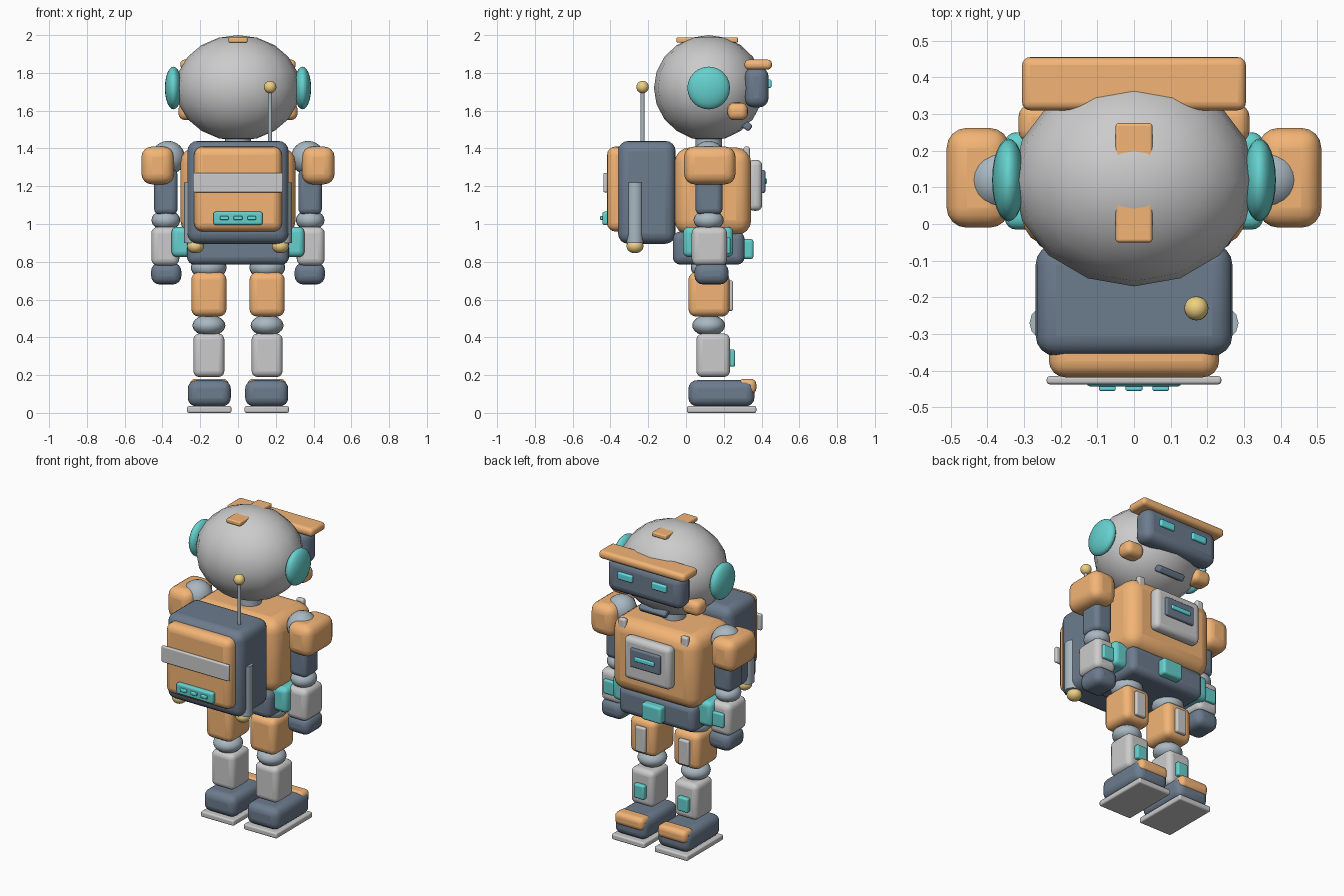
import bpy, math

COLORS = {
    "orange": (0.90, 0.46, 0.18), "navy": (0.15, 0.20, 0.27), "teal": (0.13, 0.64, 0.62),
    "white": (0.83, 0.85, 0.85), "slate": (0.40, 0.48, 0.54), "gold": (0.86, 0.63, 0.22),
    "glow": (0.12, 0.75, 0.80),
}
MATS = {}
for key, c in COLORS.items():
    MATS[key] = bpy.data.materials.new(key)
    MATS[key].diffuse_color = (*c, 1)


def finish(name, color):
    ob = bpy.context.object
    ob.name = name
    ob.data.materials.append(MATS[color])
    return ob


def box(name, color, x, y, z, bevel=0.01, rot_x=0.0):
    """Rounded box from (min, max) pairs on each axis."""
    lo, hi = zip(x, y, z)
    bpy.ops.mesh.primitive_cube_add(size=1, location=[(a + b) / 2 for a, b in zip(lo, hi)])
    bpy.context.object.scale = [b - a for a, b in zip(lo, hi)]
    bpy.ops.object.transform_apply(location=False, rotation=False, scale=True)
    ob = finish(name, color)
    m = ob.modifiers.new("bevel", "BEVEL")
    m.width, m.segments = bevel, 4
    bpy.ops.object.shade_smooth_by_angle(angle=math.radians(40))
    ob.rotation_euler.x = rot_x
    return ob


def ball(name, color, loc, radii, seg=20, rings=12):
    bpy.ops.mesh.primitive_uv_sphere_add(segments=seg, ring_count=rings, radius=1, location=loc)
    bpy.context.object.scale = radii
    bpy.ops.object.transform_apply(location=False, rotation=False, scale=True)
    bpy.ops.object.shade_smooth()
    return finish(name, color)


def rod(name, color, x, y, z, r, seg=16):
    bpy.ops.mesh.primitive_cylinder_add(vertices=seg, radius=r, depth=z[1] - z[0],
                                        location=(x, y, sum(z) / 2))
    bpy.ops.object.shade_smooth_by_angle(angle=math.radians(50))
    return finish(name, color)


def mid(w, c=0.0):
    return (c - w, c + w)


# head
ball("head", "white", (0, 0.12, 1.72), (0.33, 0.29, 0.28), 16, 10)
box("head_crest", "orange", mid(0.05), (-0.05, 0.275), (1.96, 1.988), 0.008)
box("visor", "navy", mid(0.265), (0.31, 0.437), (1.617, 1.83), 0.05)
box("visor_brim", "orange", mid(0.305), (0.31, 0.455), (1.818, 1.87), 0.022)
box("mouth", "navy", mid(0.095), (0.295, 0.348), (1.50, 1.54), 0.012, math.radians(-35))
rod("neck", "slate", 0, 0.12, (1.37, 1.47), 0.07)

# torso and belt
box("torso", "orange", mid(0.305), (-0.06, 0.345), (0.94, 1.405), 0.08)
box("chest_panel", "white", mid(0.165), (0.33, 0.403), (1.07, 1.34), 0.03)
box("chest_screen", "navy", mid(0.105), (0.395, 0.42), (1.165, 1.285), 0.01)
box("screen_bar", "glow", mid(0.07), (0.41, 0.43), (1.213, 1.24), 0.006)
box("belt", "navy", mid(0.27), (-0.07, 0.31), (0.785, 0.96), 0.04)
box("belt_buckle", "teal", mid(0.07), (0.29, 0.357), (0.815, 0.92), 0.015)

# backpack
box("backpack", "navy", mid(0.268), (-0.36, -0.055), (0.895, 1.44), 0.055)
box("backpack_pocket", "orange", mid(0.232), (-0.418, -0.30), (0.96, 1.41), 0.045)
box("backpack_strap", "white", mid(0.238), (-0.437, -0.415), (1.167, 1.27), 0.008)
box("backpack_console", "teal", mid(0.13), (-0.443, -0.40), (0.995, 1.065), 0.012)
for i in (-1, 0, 1):
    box(f"console_button_{i + 2}", "glow", mid(0.023, i * 0.073), (-0.455, -0.435),
        (1.022, 1.042), 0.005)
rod("antenna_rod", "slate", 0.17, -0.23, (1.41, 1.71), 0.011, 12)
ball("antenna_tip", "gold", (0.17, -0.23, 1.725), (0.033, 0.033, 0.033))

# paired parts
for side, s in (("left", -1), ("right", 1)):
    def pbox(name, color, w, c, y, z, bevel=0.01):
        return box(f"{side}_{name}", color, mid(w, s * c), y, z, bevel)

    def pball(name, color, x, y, z, radii, seg=20):
        return ball(f"{side}_{name}", color, (s * x, y, z), radii, seg)

    # head details
    pball("ear", "teal", 0.342, 0.12, 1.72, (0.045, 0.113, 0.113), 24)
    pbox("eye", "glow", 0.052, 0.12, (0.42, 0.452), (1.72, 1.765), 0.008)
    pbox("cheek", "orange", 0.063, 0.252, (0.22, 0.327), (1.55, 1.642), 0.035)

    # torso and backpack details
    pbox("chest_clip", "white", 0.026, 0.22, (0.305, 0.338), (1.25, 1.41), 0.012)
    pbox("hip_pod", "teal", 0.06, 0.292, (-0.015, 0.25), (0.825, 0.985), 0.03)
    rod(f"{side}_thruster", "slate", s * 0.24, -0.27, (0.90, 1.22), 0.045, 12)
    pball("thruster_nozzle", "gold", 0.225, -0.27, 0.883, (0.045, 0.045, 0.038))

    # arm
    pball("shoulder_joint", "slate", 0.37, 0.12, 1.35, (0.09, 0.09, 0.09))
    pbox("shoulder_pad", "orange", 0.086, 0.425, (-0.01, 0.262), (1.21, 1.41), 0.055)
    pbox("upper_arm", "navy", 0.062, 0.382, (0.05, 0.193), (1.05, 1.29), 0.03)
    pball("elbow", "slate", 0.382, 0.12, 1.02, (0.076, 0.08, 0.055))
    pbox("forearm", "white", 0.074, 0.385, (0.03, 0.217), (0.78, 0.985), 0.035)
    pbox("forearm_plate", "teal", 0.04, 0.385, (0.205, 0.235), (0.84, 0.93), 0.01)
    pbox("hand", "navy", 0.08, 0.38, (0.045, 0.225), (0.68, 0.795), 0.045)

    # leg
    pball("hip_joint", "slate", 0.155, 0.12, 0.77, (0.095, 0.095, 0.065))
    pbox("thigh", "orange", 0.093, 0.154, (0.013, 0.23), (0.51, 0.745), 0.04)
    pbox("thigh_plate", "white", 0.037, 0.154, (0.22, 0.25), (0.54, 0.70), 0.01)
    pball("knee", "slate", 0.154, 0.12, 0.463, (0.087, 0.087, 0.056))
    pbox("shin", "white", 0.082, 0.154, (0.055, 0.233), (0.19, 0.42), 0.032)
    pbox("shin_plate", "teal", 0.037, 0.154, (0.22, 0.26), (0.245, 0.335), 0.01)
    pbox("foot", "navy", 0.114, 0.152, (0.013, 0.362), (0.035, 0.173), 0.045)
    pbox("toe_cap", "orange", 0.102, 0.152, (0.278, 0.372), (0.10, 0.18), 0.028)
    pbox("sole", "white", 0.117, 0.152, (0.005, 0.372), (0.0, 0.036), 0.01)
